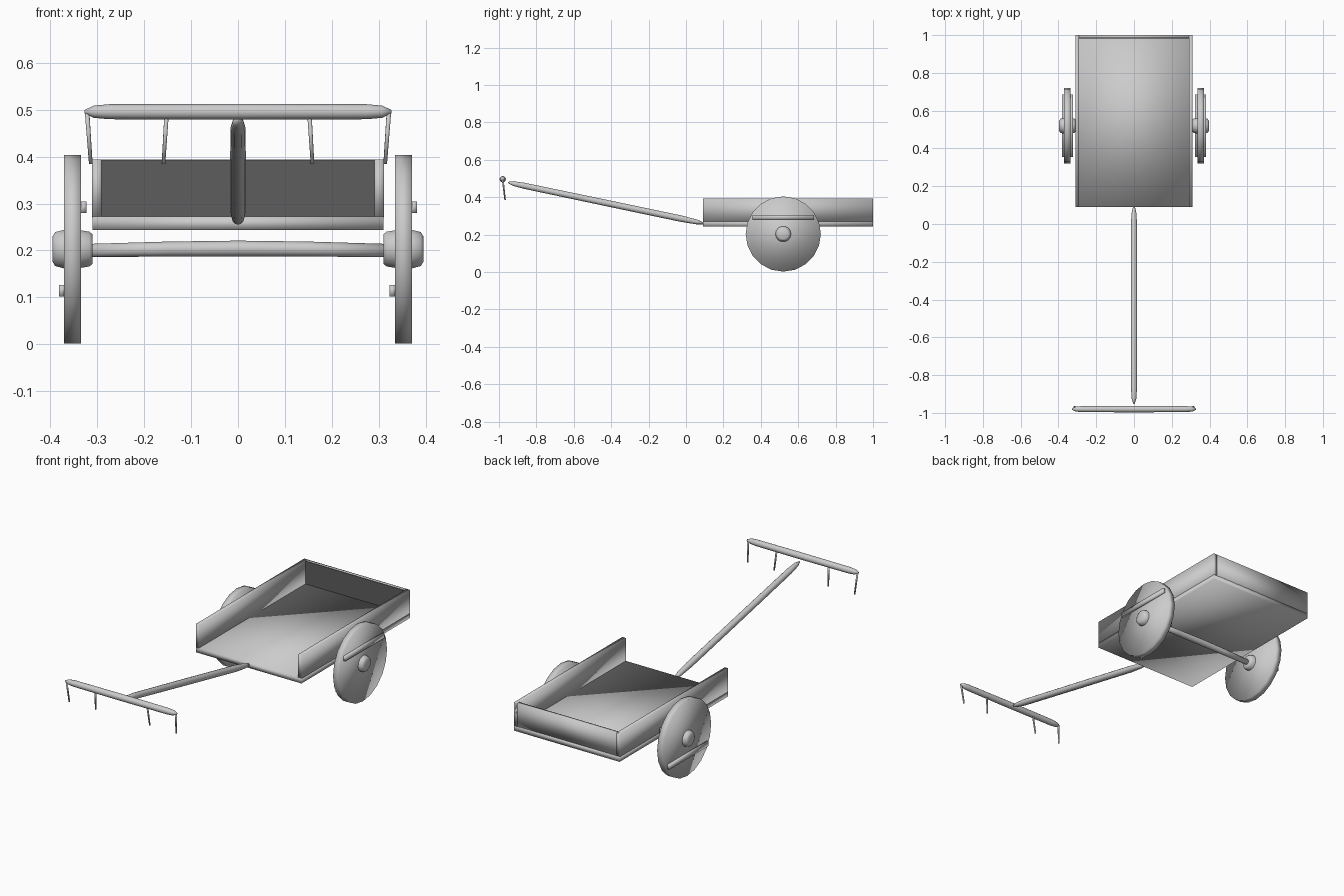
import bpy, bmesh, math
from mathutils import Vector, Matrix

if "Cube" in bpy.data.objects:
    bpy.data.objects.remove(bpy.data.objects["Cube"])


def finish(bm, name, smooth=180):
    bmesh.ops.recalc_face_normals(bm, faces=bm.faces)
    mesh = bpy.data.meshes.new(name)
    bm.to_mesh(mesh)
    bm.free()
    ob = bpy.data.objects.new(name, mesh)
    bpy.context.collection.objects.link(ob)
    bpy.ops.object.select_all(action='DESELECT')
    ob.select_set(True)
    bpy.context.view_layer.objects.active = ob
    if smooth >= 180:
        bpy.ops.object.shade_smooth()
    else:
        bpy.ops.object.shade_smooth_by_angle(angle=math.radians(smooth))
    return ob


def box(name, lo, hi, smooth=180):
    lo, hi = Vector(lo), Vector(hi)
    bm = bmesh.new()
    bmesh.ops.create_cube(bm, size=1, matrix=Matrix.Translation((lo + hi) / 2)
                          @ Matrix.Diagonal((*(hi - lo), 1)))
    return finish(bm, name, smooth)


def rod(name, stations, sides, smooth=180):
    """Round solid through (centre, radius) stations, capped at both ends."""
    axis = (Vector(stations[-1][0]) - Vector(stations[0][0])).normalized()
    rot = axis.to_track_quat('Z', 'Y')
    bm = bmesh.new()
    rings = []
    for centre, r in stations:
        rings.append([bm.verts.new(Vector(centre) + rot @ Vector(
            (r * math.cos(math.tau * i / sides), r * math.sin(math.tau * i / sides), 0)))
            for i in range(sides)])
    for a, b in zip(rings, rings[1:]):
        for i in range(sides):
            j = (i + 1) % sides
            bm.faces.new((a[i], a[j], b[j], b[i]))
    bm.faces.new(rings[0][::-1])
    bm.faces.new(rings[-1])
    return finish(bm, name, smooth)


def pole(name, a, b, profile, sides=12):
    """Straight tapered pole: profile is (fraction along, radius)."""
    a, b = Vector(a), Vector(b)
    return rod(name, [(a.lerp(b, t), r) for t, r in profile], sides)


def plank_wheel(name, x0, x1, y, z, r, sides=20):
    """Solid disc whose faces are split into upright planks."""
    bm = bmesh.new()
    rings = [[bm.verts.new((x, y + r * math.cos(math.tau * i / sides),
                            z + r * math.sin(math.tau * i / sides)))
              for i in range(sides)] for x in (x0, x1)]
    for i in range(sides):
        j = (i + 1) % sides
        bm.faces.new((rings[0][i], rings[0][j], rings[1][j], rings[1][i]))
    for ring in rings:
        for i in range(sides // 2):
            corners = (ring[i], ring[i + 1], ring[-(i + 1)], ring[-i % sides])
            bm.faces.new(list(dict.fromkeys(corners)))
    return finish(bm, name)


# Cart bed: floor, two sides and a tailboard, open at the front
box("bed_floor", (-0.31, 0.09, 0.244), (0.31, 1.0, 0.272))
for s, side in ((-1, "left"), (1, "right")):
    x0, x1 = sorted((s * 0.291, s * 0.311))
    box(side + "_sideboard", (x0, 0.09, 0.270), (x1, 1.0, 0.394))
box("tailboard", (-0.31, 0.984, 0.270), (0.31, 1.0, 0.394))

# Darker lining on the inside of the tailboard
dark = bpy.data.materials.new("dark_grey")
dark.diffuse_color = (0.11, 0.11, 0.11, 1)
dark.use_nodes = True
dark.node_tree.nodes["Principled BSDF"].inputs["Base Color"].default_value = dark.diffuse_color
box("tailboard_lining", (-0.291, 0.981, 0.272), (0.291, 0.985, 0.393),
    30).data.materials.append(dark)

# Axle, slightly bowed
AY, AZ = 0.52, 0.203
rod("axle", [((-0.32, AY, AZ - 0.003), 0.014), ((-0.15, AY, AZ), 0.016),
             ((0, AY, AZ + 0.001), 0.017), ((0.15, AY, AZ), 0.016),
             ((0.32, AY, AZ - 0.003), 0.014)], 12)

# Solid wheels with rounded hubs and a batten on each face
for s, side in ((-1, "left"), (1, "right")):
    plank_wheel(side + "_wheel", s * 0.335, s * 0.371, AY, AZ, 0.201)
    rod(side + "_hub", [((s * x, AY, AZ), r) for x, r in (
        (0.310, 0.032), (0.317, 0.038), (0.340, 0.042), (0.372, 0.042),
        (0.390, 0.037), (0.396, 0.027))], 14)
    for face, x0, x1, dz in (("outer", 0.369, 0.382, s * 0.089),
                             ("inner", 0.323, 0.336, -s * 0.089)):
        lo, hi = sorted((s * x0, s * x1))
        box(f"{side}_{face}_batten", (lo, AY - 0.165, AZ + dz - 0.0125),
            (hi, AY + 0.165, AZ + dz + 0.0125))

# Draw pole rising to the front
pole("draw_pole", (0, 0.098, 0.259), (0, -0.952, 0.479),
     [(0, 0.004), (0.04, 0.013), (0.12, 0.017), (0.5, 0.017), (0.92, 0.016),
      (0.975, 0.012), (1, 0.003)])

# Crossbar with four thin hanging pegs
BY, BZ = -0.98, 0.496
pole("crossbar", (-0.327, BY, BZ), (0.327, BY, BZ),
     [(0, 0.004), (0.03, 0.013), (0.08, 0.016), (0.5, 0.017), (0.92, 0.016),
      (0.97, 0.013), (1, 0.004)])
for s, side in ((-1, "left"), (1, "right")):
    for kind, xt, xb in (("outer", 0.322, 0.314), ("inner", 0.152, 0.159)):
        pole(f"{side}_{kind}_peg", (s * xt, BY, BZ), (s * xb, BY + 0.013, 0.385),
             [(0, 0.005), (1, 0.004)], 8)
